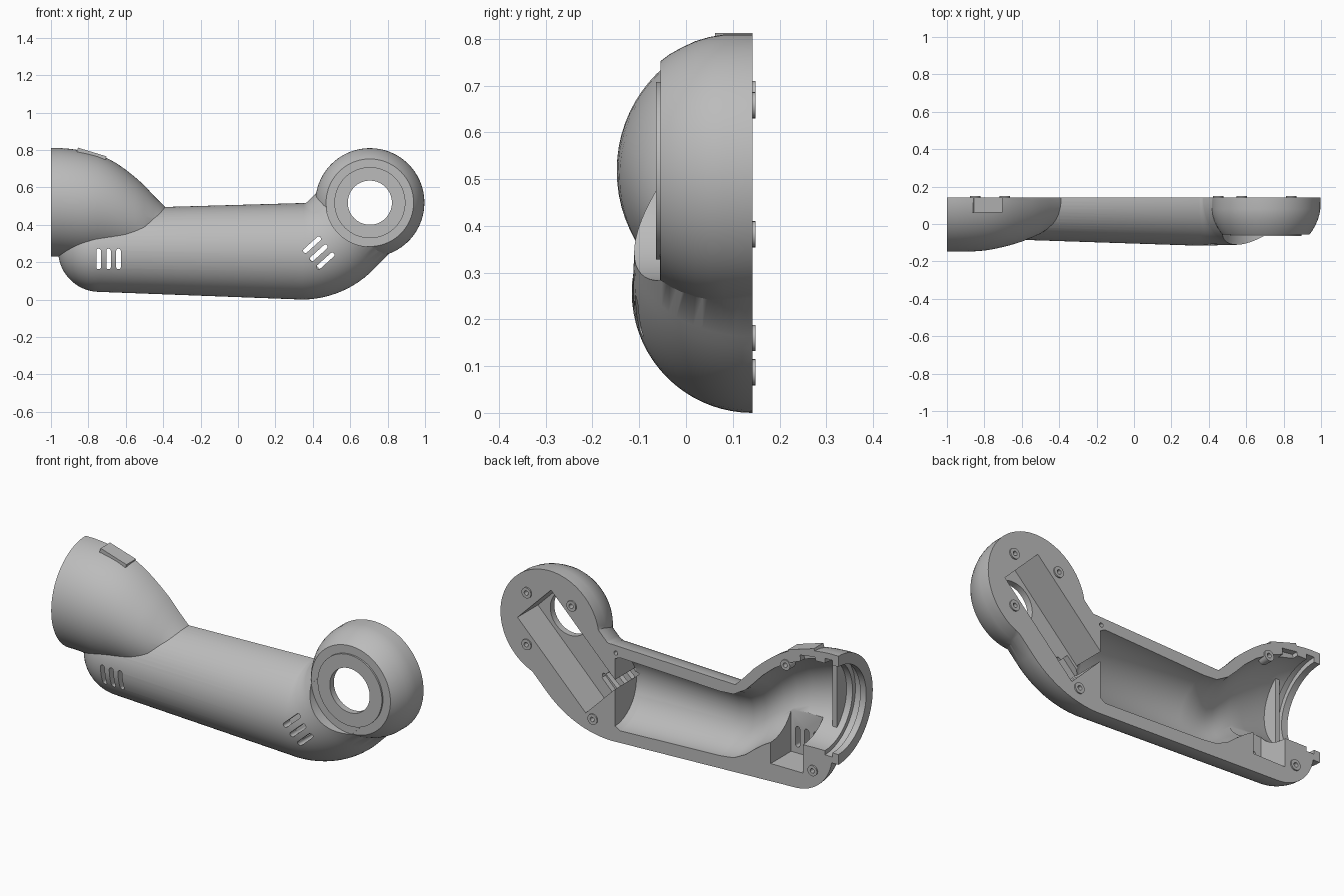
import bpy, bmesh
from math import sin, cos, pi, radians
from mathutils import Vector, Matrix

if "Cube" in bpy.data.objects:
    bpy.data.objects.remove(bpy.data.objects["Cube"])

grey = bpy.data.materials.new("plain_grey")
grey.use_nodes = True
GREY = (0.5, 0.5, 0.5, 1)
grey.diffuse_color = GREY
grey.node_tree.nodes["Principled BSDF"].inputs["Base Color"].default_value = GREY

CUT_Y = 0.142                     # flat parting plane
HUB = Vector((0.705, 0, 0.518))   # centre of the round joint
DIAG = Vector((1, 0, 1)).normalized()
X, Y = Vector((1, 0, 0)), Vector((0, 1, 0))


def finish(name, bm):
    bmesh.ops.recalc_face_normals(bm, faces=bm.faces)
    mesh = bpy.data.meshes.new(name)
    bm.to_mesh(mesh)
    bm.free()
    mesh.materials.append(grey)
    obj = bpy.data.objects.new(name, mesh)
    bpy.context.collection.objects.link(obj)
    return obj


def loft(name, sections, sides=72):
    """Solid through circles given as (centre, radius, axis)."""
    bm = bmesh.new()
    rings = []
    for centre, r, axis in sections:
        u = X if axis == Y else Y
        v = axis.cross(u)
        angles = [2 * pi * i / sides for i in range(sides)]
        rings.append([bm.verts.new(Vector(centre) + r * (cos(a) * u + sin(a) * v))
                      for a in angles])
    for a, b in zip(rings, rings[1:]):
        for i in range(sides):
            j = (i + 1) % sides
            bm.faces.new((a[i], a[j], b[j], b[i]))
    bm.faces.new(rings[0])
    bm.faces.new(rings[-1])
    return finish(name, bm)


def x_sections(rows):
    return [((x, CUT_Y, z), r, X) for x, z, r in rows]


def disc(name, x, z, rows, sides=72):
    return loft(name, [((x, y, z), r, Y) for y, r in rows], sides)


def box(name, centre, size, tilt=0):
    bm = bmesh.new()
    bmesh.ops.create_cube(bm, size=1, matrix=Matrix.Translation(centre)
                          @ Matrix.Rotation(radians(tilt), 4, 'Y')
                          @ Matrix.Diagonal((*size, 1)))
    return finish(name, bm)


def link_box(name, along, across, floor, size):
    """Cutter aligned with the angled link, open at the parting plane."""
    centre = HUB + DIAG * along + Vector((1, 0, -1)).normalized() * across
    centre.y = (floor + 0.2) / 2
    return box(name, centre, (size[0], 0.2 - floor, size[1]), -45)


def slot(x, z, length, width, tilt):
    """Round-ended vent cutter running through the front wall."""
    bm = bmesh.new()
    verts = []
    for i in range(16):
        a = 2 * pi * (i + 0.5) / 16
        end = (length - width) / 2 * (1 if cos(a) > 0 else -1)
        p = Matrix.Rotation(radians(tilt), 3, 'Y') @ Vector(
            (end + cos(a) * width / 2, 0, sin(a) * width / 2))
        verts.append(bm.verts.new(p + Vector((x, -0.3, z))))
    face = bm.faces.new(verts)
    new = bmesh.ops.extrude_face_region(bm, geom=[face])["geom"]
    bmesh.ops.translate(bm, vec=(0, 0.36, 0),
                        verts=[v for v in new if isinstance(v, bmesh.types.BMVert)])
    return finish("vent_cutter", bm)


def combine(obj, other, op):
    mod = obj.modifiers.new(op, 'BOOLEAN')
    mod.operation, mod.solver, mod.object = op, 'EXACT', other
    bpy.context.view_layer.objects.active = obj
    bpy.ops.object.modifier_apply(modifier=mod.name)
    bpy.data.objects.remove(other)


def add(other):
    combine(shell, other, 'UNION')


def cut(other):
    combine(shell, other, 'DIFFERENCE')


# Forearm tube: rounded end, straight run, swept elbow, angled link
caps = [radians(a) for a in range(84, 0, -6)]
arm = x_sections([(-0.74 - 0.222 * sin(a), 0.263, 0.222 * cos(a)) for a in caps]
                 + [(-0.74, 0.263, 0.222)])
for i in range(13):
    a = radians(45 * i / 12)
    centre = Vector((0.345 + 0.287 * sin(a), CUT_Y, 0.545 - 0.287 * cos(a)))
    arm.append((centre, 0.258 - 0.005 * i / 12, Vector((cos(a), 0, sin(a)))))
arm.append((centre + DIAG * 0.23, 0.252, DIAG))
shell = loft("arm_shell", arm)

# Flared cup on the other end
add(loft("cup", x_sections([
    (-1, 0.52, 0.29), (-0.95, 0.52, 0.29), (-0.9, 0.516, 0.29), (-0.85, 0.511, 0.288),
    (-0.8, 0.505, 0.284), (-0.75, 0.5, 0.276), (-0.7, 0.491, 0.265), (-0.65, 0.477, 0.252),
    (-0.6, 0.458, 0.236), (-0.55, 0.438, 0.216), (-0.5, 0.416, 0.194),
    (-0.45, 0.395, 0.16), (-0.39, 0.36, 0.135), (-0.34, 0.3, 0.12)])))

# Round joint seated in a cylindrical recess
cut(disc("recess", HUB.x, HUB.z, [(-0.4, 0.235), (-0.0552, 0.235)]))
add(disc("joint", HUB.x, HUB.z, [(0.18, 0.292), (0.08, 0.291), (0.05, 0.286), (0.02, 0.277),
                                 (-0.01, 0.263), (-0.035, 0.249), (-0.055, 0.234)]))
add(disc("joint_face", HUB.x, HUB.z, [(0.05, 0.19), (-0.064, 0.19)]))

# Tab on top of the cup
add(box("tab", (-0.784, 0.115, 0.772), (0.16, 0.105, 0.035), 17))

# Parting plane
cut(box("parting_cutter", (0, CUT_Y + 0.5, 0.4), (3, 1, 3)))

# Cavity running from the cup into the forearm, with a seal groove
cut(loft("cavity", x_sections([
    (-1.1, 0.52, 0.235), (-0.86, 0.517, 0.233), (-0.8, 0.508, 0.226), (-0.7, 0.483, 0.21),
    (-0.62, 0.45, 0.195), (-0.55, 0.4, 0.186), (-0.5, 0.355, 0.178), (-0.45, 0.31, 0.173),
    (-0.38, 0.272, 0.17), (-0.3, 0.264, 0.172), (0.29, 0.262, 0.195), (0.32, 0.264, 0.18)])))
cut(loft("seal_groove", x_sections([(-0.965, 0.52, 0.258), (-0.92, 0.52, 0.258)])))
cut(box("vent_recess", (-0.695, 0.085, 0.25), (0.19, 0.23, 0.24)))

# Servo pocket along the link, vent recess and the joint opening
cut(link_box("pocket_cutter", -0.155, 0, -0.03, (0.57, 0.28)))
cut(link_box("link_vent_recess", -0.39, -0.025, -0.06, (0.1, 0.2)))
cut(disc("opening", HUB.x, HUB.z, [(-0.2, 0.118), (0.05, 0.118)]))

# Vents
for i in (-1, 0, 1):
    cut(slot(-0.692 + i * 0.053, 0.217, 0.11, 0.025, 90))
    cut(slot(0.432 + i * 0.036, 0.25 - i * 0.043, 0.12, 0.025, -42))

# Clip notch and peg hole in the parting face
cut(box("notch_cutter", (-0.82, 0.14, 0.745), (0.09, 0.06, 0.035), 8))
cut(disc("peg_cutter", 0.315, 0.475, [(0.08, 0.011), (0.2, 0.011)], 16))

# Segment bulkhead inside the cup
bulkhead = loft("bulkhead", x_sections([(-0.885, 0.52, 0.25), (-0.86, 0.52, 0.25)]))
combine(bulkhead, box("trim", (-0.87, 0.49, 0.5), (1, 1, 2)), 'DIFFERENCE')
add(bulkhead)

# Screw bosses
for x, z in ((0.84, 0.658), (0.575, 0.658), (0.84, 0.382), (0.45, 0.087),
             (-0.85, 0.16), (-0.69, 0.682)):
    add(disc("boss", x, z, [(0.1, 0.028), (0.149, 0.028)], 24))
    cut(disc("screw_hole", x, z, [(0.11, 0.012), (0.2, 0.012)], 16))

# Shading
bpy.ops.object.select_all(action='DESELECT')
shell.select_set(True)
bpy.context.view_layer.objects.active = shell
bpy.ops.object.shade_smooth_by_angle(angle=radians(30))
